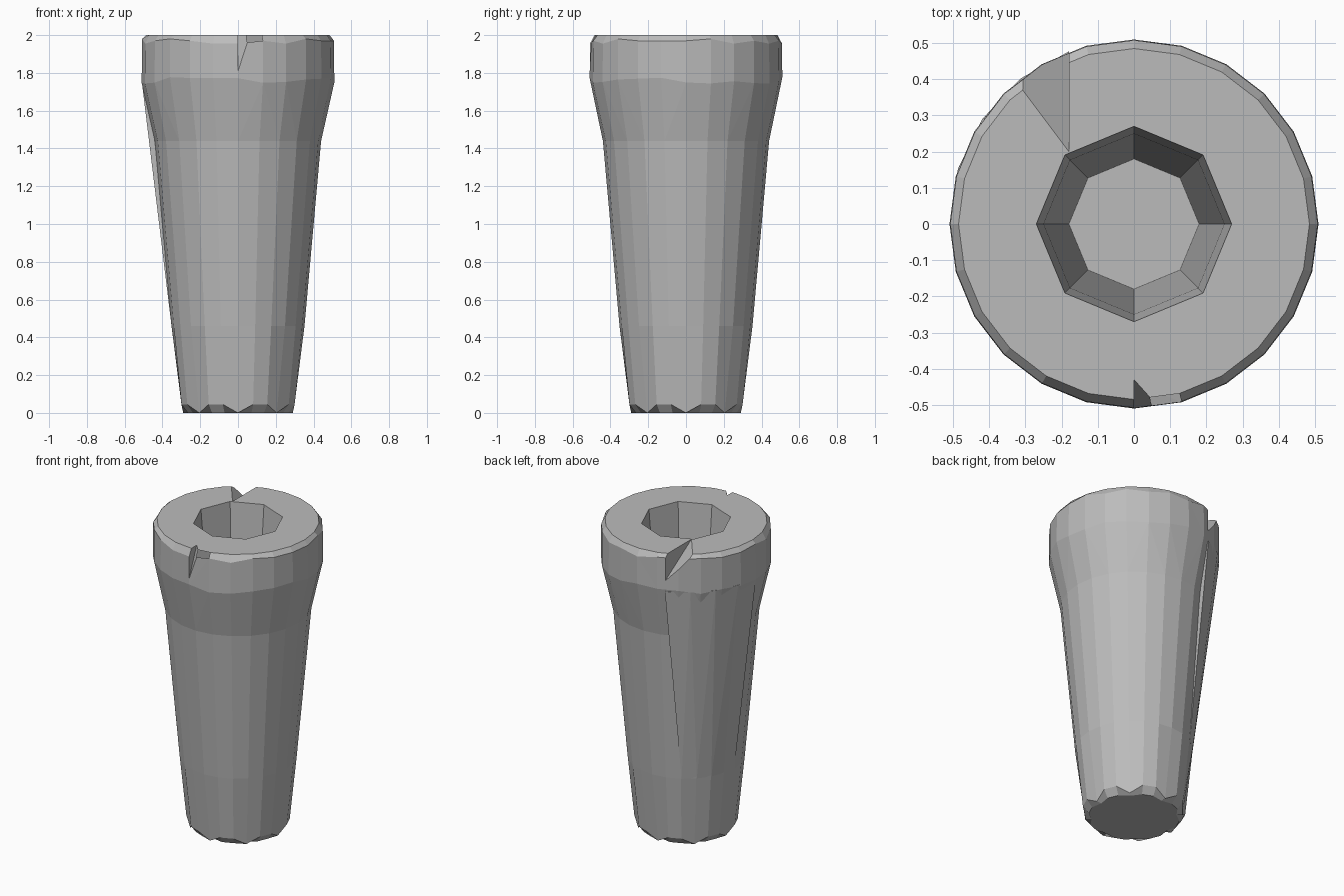
import bpy, bmesh, math, random
from math import cos, sin, pi, sqrt

random.seed(4)
cube = bpy.data.objects.get("Cube")
if cube:
    bpy.data.objects.remove(cube)

SIDES = 24
grey = bpy.data.materials.new("plain grey")
grey.use_nodes = True
colour = (0.5, 0.5, 0.5, 1)
grey.diffuse_color = colour
grey.node_tree.nodes["Principled BSDF"].inputs["Base Color"].default_value = colour


def add_object(name, bm):
    bmesh.ops.recalc_face_normals(bm, faces=bm.faces)
    mesh = bpy.data.meshes.new(name)
    bm.to_mesh(mesh)
    bm.free()
    mesh.materials.append(grey)
    ob = bpy.data.objects.new(name, mesh)
    bpy.context.collection.objects.link(ob)
    return ob


def hull(name, points):
    bm = bmesh.new()
    for p in points:
        bm.verts.new(p)
    result = bmesh.ops.convex_hull(bm, input=bm.verts)
    loose = [v for v in result["geom_interior"] if isinstance(v, bmesh.types.BMVert)]
    bmesh.ops.delete(bm, geom=loose, context="VERTS")
    return add_object(name, bm)


def octagon(radius, a):
    """Distance to the edge of an eight-sided opening at angle a."""
    return radius * cos(pi / 8) / cos((a % (pi / 4)) - pi / 8)


# Thick-walled tapered body: outside from the foot up, then down the bore
def ring(bm, kind, radius, z):
    verts = []
    for i in range(SIDES):
        a = 2 * pi * i / SIDES
        r, h = radius, z
        if kind == "bore":
            r = octagon(radius, a)
        elif kind == "foot":
            h = z if i % 3 else 0.0
            r = radius if i % 3 else radius - 0.02
        elif kind == "rim":
            h = z - random.choice((0, 0.01, 0.025))
        elif kind == "flare":
            h = z + random.uniform(-0.02, 0.02)
        verts.append(bm.verts.new((r * cos(a), r * sin(a), h)))
    return verts


bm = bmesh.new()
profile = [("foot", 0.275, 0.0), ("foot", 0.31, 0.045), ("plain", 0.352, 0.46),
           ("plain", 0.44, 1.44), ("flare", 0.51, 1.76), ("rim", 0.508, 1.98),
           ("plain", 0.485, 2.0), ("bore", 0.27, 2.0), ("bore", 0.25, 1.76),
           ("bore", 0.18, 0.42)]
rings = [ring(bm, *p) for p in profile]
for low, high in zip(rings, rings[1:]):
    for i in range(SIDES):
        j = (i + 1) % SIDES
        bm.faces.new((low[i], low[j], high[j], high[i]))
bm.faces.new(rings[0])
bm.faces.new(rings[-1])
flared = [f for f in bm.faces if 1.4 < f.calc_center_median().z < 1.97]
bmesh.ops.triangulate(bm, faces=flared)
body = add_object("tapered_body", bm)

# Straight panel standing proud of the neck on one side
panel = []
cut_x = -0.18
for outer, z in ((0.51, 1.76), (0.352, 0.46)):
    for r in (outer, outer - 0.03):
        start = math.atan2(sqrt(r * r - cut_x * cut_x), cut_x)
        for k in range(5):
            a = start + (pi - start) * k / 4
            panel.append((r * cos(a), r * sin(a), z))
hull("side_panel", panel)

# Wedge-shaped breaks in the rim
breaks = [
    ("rear_break", [(-0.33, 0.40, 2.0), (-0.18, 0.20, 2.0), (-0.18, 0.52, 1.8),
                    (-0.36, 0.44, 2.1), (-0.18, 0.20, 2.1), (-0.18, 0.56, 2.1)]),
    ("front_break", [(0.0, -0.43, 2.0), (0.0, -0.53, 1.76), (0.09, -0.53, 2.0),
                     (0.0, -0.43, 2.1), (0.0, -0.55, 2.1), (0.09, -0.55, 2.1)]),
]
for name, points in breaks:
    cutter = hull(name + "_cutter", points)
    cutter.hide_render = True
    cutter.hide_viewport = True
    cutter.display_type = "WIRE"
    mod = body.modifiers.new(name, "BOOLEAN")
    mod.operation = "DIFFERENCE"
    mod.solver = "EXACT"
    mod.object = cutter
